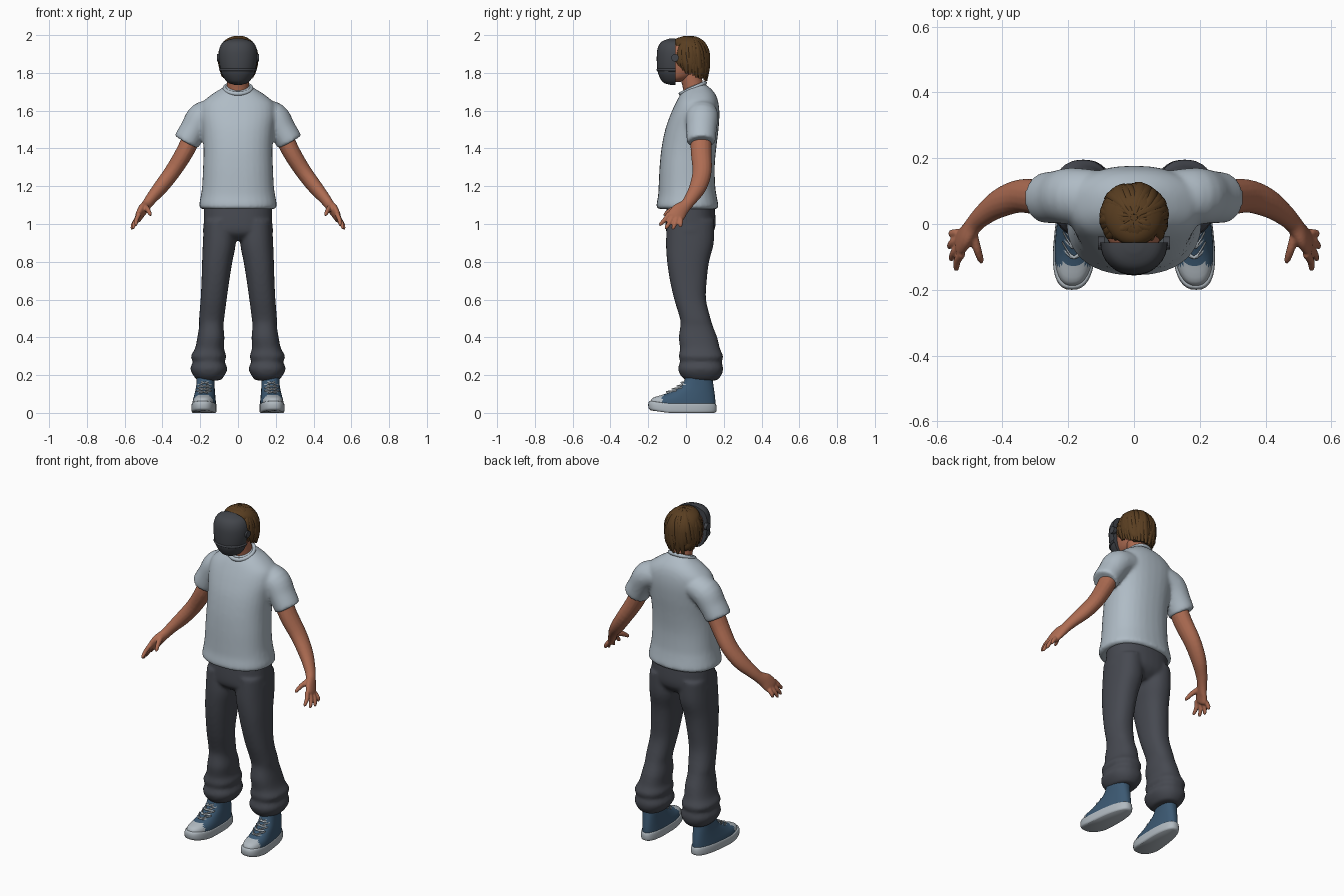
import bpy, bmesh, math, random
from mathutils import Vector

if "Cube" in bpy.data.objects:
    bpy.data.objects.remove(bpy.data.objects["Cube"])
random.seed(4)


def material(name, *rgb):
    m = bpy.data.materials.new(name)
    m.use_nodes = True
    m.diffuse_color = (*rgb, 1)
    m.node_tree.nodes["Principled BSDF"].inputs["Base Color"].default_value = (*rgb, 1)
    return m


SHIRT = material("pale_grey_cotton", .43, .50, .56)
TROUSER = material("charcoal_cloth", .062, .067, .082)
SKIN = material("tan_skin", .42, .15, .085)
HAIR = material("brown_hair", .10, .048, .015)
MASK = material("dark_mask", .055, .06, .07)
CANVAS = material("blue_canvas", .045, .10, .17)
RUBBER = material("pale_rubber", .44, .49, .53)


def resample(rows, k=4):
    """Catmull-Rom interpolation of number rows."""
    out = []
    last = len(rows) - 1
    for i in range(last):
        a, b, c, d = (rows[min(max(i + j, 0), last)] for j in (-1, 0, 1, 2))
        for s in range(k):
            t = s / k
            out.append([q + .5 * t * (r - p + t * (2*p - 5*q + 4*r - w + t * (3*(q - r) + w - p)))
                        for p, q, r, w in zip(a, b, c, d)])
    return out + [list(rows[-1])]


def loft(bm, rings, n=24, power=2.0):
    """Skin rings given as centre, side vector and front vector."""
    loops = []
    for c, u, v in rings:
        loop = []
        for i in range(n):
            a = math.tau * i / n
            x, y = math.cos(a), math.sin(a)
            x = math.copysign(abs(x) ** (2 / power), x)
            y = math.copysign(abs(y) ** (2 / power), y)
            loop.append(bm.verts.new(c + u * x + v * y))
        loops.append(loop)
    for a, b in zip(loops, loops[1:]):
        for i in range(n):
            j = (i + 1) % n
            bm.faces.new((a[i], a[j], b[j], b[i]))
    bm.faces.new(loops[0][::-1])
    bm.faces.new(loops[-1])


def stack(bm, rows, side=1, n=32, power=2.3):
    """Level rings from rows of x0, x1, y0, y1, z."""
    loft(bm, [(Vector((side * (a + b) / 2, (c + d) / 2, z)), Vector(((b - a) / 2, 0, 0)),
               Vector((0, (d - c) / 2, 0))) for a, b, c, d, z in resample(rows)], n, power)


def sym_stack(bm, rows, **kw):
    """Centred level rings from rows of half width, y0, y1, z."""
    stack(bm, [(-w, w, a, b, z) for w, a, b, z in rows], **kw)


def tube(bm, pts, side=1, n=16):
    """Tube through x, y, z, wide radius, thin radius."""
    rows = resample(pts)
    ps = [Vector((side * r[0], r[1], r[2])) for r in rows]
    rings = []
    for i, r in enumerate(rows):
        d = (ps[min(i + 1, len(ps) - 1)] - ps[max(i - 1, 0)]).normalized()
        u = d.cross(Vector((1, 0, 0))).normalized()
        rings.append((ps[i], u * r[3], u.cross(d) * r[4]))
    loft(bm, rings, n)


def finish(name, bm, *mats, remesh=0, rule=None):
    bmesh.ops.recalc_face_normals(bm, faces=bm.faces)
    for f in bm.faces:
        f.smooth = True
        if rule:
            f.material_index = rule(f.calc_center_median())
    me = bpy.data.meshes.new(name)
    bm.to_mesh(me)
    bm.free()
    me.set_sharp_from_angle(angle=math.radians(50))
    ob = bpy.data.objects.new(name, me)
    bpy.context.collection.objects.link(ob)
    for m in mats:
        me.materials.append(m)
    if remesh:
        r = ob.modifiers.new("merge", "REMESH")
        r.mode, r.voxel_size, r.use_smooth_shade = "VOXEL", remesh, True
        s = ob.modifiers.new("soften", "SMOOTH")
        s.factor, s.iterations = .5, 4
    return ob


# Shirt body and both sleeves, merged
bm = bmesh.new()
sym_stack(bm, [(.192, -.148, .163, 1.08), (.206, -.157, .172, 1.095), (.197, -.148, .162, 1.15),
               (.19, -.145, .155, 1.2), (.185, -.14, .152, 1.3), (.183, -.13, .16, 1.4),
               (.19, -.11, .172, 1.5), (.2, -.082, .177, 1.58), (.19, -.055, .172, 1.64),
               (.14, -.03, .157, 1.685), (.085, 0, .128, 1.72), (.06, .03, .1, 1.74)])
for s in (1, -1):
    tube(bm, [(.12, .085, 1.59, .08, .07), (.19, .085, 1.565, .086, .08), (.235, .082, 1.5, .08, .072),
              (.268, .08, 1.445, .077, .071), (.275, .08, 1.433, .073, .066)], s, 24)
finish("shirt", bm, SHIRT, remesh=.01)

# Ribbed collar
bpy.ops.mesh.primitive_torus_add(major_radius=.07, minor_radius=.011, major_segments=36,
                                 minor_segments=10, location=(0, .036, 1.718), rotation=(.42, 0, 0))
collar = bpy.context.object
collar.name = "collar"
collar.data.materials.append(SHIRT)
bpy.ops.object.shade_smooth()

# Trousers
bm = bmesh.new()
sym_stack(bm, [(.18, -.1, .15, 1.11), (.182, -.108, .157, 1.0), (.18, -.1, .14, .95), (.1, -.06, .1, .915)])
for s in (1, -1):
    stack(bm, [(.02, .18, -.1, .15, 1.02), (.012, .186, -.106, .147, .9), (.03, .19, -.1, .122, .8),
               (.046, .193, -.085, .11, .7), (.06, .198, -.062, .106, .6), (.073, .206, -.032, .13, .5),
               (.077, .206, -.03, .142, .46), (.072, .215, -.038, .165, .4), (.074, .228, -.032, .18, .34),
               (.062, .25, -.038, .197, .3), (.07, .24, -.032, .19, .27), (.056, .252, -.042, .197, .235),
               (.07, .238, -.03, .188, .2), (.092, .215, -.002, .165, .172)], s)
finish("trousers", bm, TROUSER, remesh=.01)

# Arms with hands
for side, s in (("left", 1), ("right", -1)):
    bm = bmesh.new()
    tube(bm, [(.23, .08, 1.49, .055, .05), (.28, .08, 1.385, .055, .047), (.345, .085, 1.28, .051, .043),
              (.405, .065, 1.2, .046, .039), (.455, .03, 1.14, .036, .031), (.485, 0, 1.1, .032, .026),
              (.51, -.035, 1.068, .044, .023), (.528, -.058, 1.035, .044, .018), (.533, -.065, 1.025, .03, .01)], s)
    tips = [(.54, -.135, .99), (.555, -.105, .972), (.561, -.068, .97), (.556, -.03, .982)]
    for i, (x, y, z) in enumerate(tips):
        bx, by, bz = .523 + .004 * i, -.09 + .021 * i, 1.055 - .01 * i
        tube(bm, [(bx, by, bz, .013, .013), ((bx + x) / 2 + .006, (by + y) / 2, (bz + z) / 2, .0125, .012),
                  (x, y, z + .008, .01, .009), (x, y, z, .004, .004)], s, 10)
    tube(bm, [(.492, -.025, 1.09, .018, .016), (.477, -.075, 1.075, .015, .013),
              (.466, -.108, 1.053, .011, .01), (.462, -.118, 1.043, .004, .004)], s, 10)
    finish(side + "_arm", bm, SKIN, remesh=.005)

# Neck and head
bm = bmesh.new()
tube(bm, [(0, .055, 1.64, .06, .064), (0, .04, 1.72, .055, .058), (0, .015, 1.82, .056, .058)], n=24)
sym_stack(bm, [(.03, -.1, -.03, 1.752), (.06, -.11, .03, 1.775), (.078, -.115, .07, 1.82),
               (.086, -.11, .09, 1.88), (.08, -.095, .09, 1.93), (.04, -.05, .05, 1.97)], power=2)
finish("head", bm, SKIN)

# Face mask: front half of a shell with a raised seam
bm = bmesh.new()
shell = [(.02, .03, 1.737), (.055, .066, 1.75), (.082, .088, 1.785), (.094, .097, 1.82), (.102, .1, 1.88),
         (.098, .095, 1.93), (.076, .074, 1.965), (.025, .03, 1.982)]
seam = [(.09, .092, 1.808), (.098, .1, 1.812), (.099, .101, 1.82), (.092, .094, 1.825)]
for part in (shell, seam):
    sym_stack(bm, [(w, -.055 - d, -.055 + d, z) for w, d, z in part], power=2.1)
bmesh.ops.bisect_plane(bm, geom=bm.verts[:] + bm.edges[:] + bm.faces[:], plane_co=(0, -.056, 0),
                       plane_no=(0, 1, 0), clear_outer=True)
bmesh.ops.holes_fill(bm, edges=bm.edges[:])
finish("face_mask", bm, MASK)

# Mask hinges
for side, s in (("left", 1), ("right", -1)):
    bpy.ops.mesh.primitive_cylinder_add(vertices=20, radius=.02, depth=.02, location=(s * .1, -.058, 1.88),
                                        rotation=(0, math.pi / 2, 0))
    hinge = bpy.context.object
    hinge.name = side + "_mask_hinge"
    hinge.data.materials.append(MASK)

# Hair: a cap under layered locks
bm = bmesh.new()
sym_stack(bm, [(.06, .045, .1, 1.775), (.085, .03, .112, 1.8), (.096, -.015, .115, 1.86), (.096, -.045, .113, 1.92),
               (.082, -.065, .095, 1.96), (.05, -.045, .07, 1.985), (.015, 0, .035, 1.992)], power=2)
locks = 44
for i in range(locks):
    a = math.tau * (i + random.uniform(-.25, .25)) / locks
    out, across = Vector((math.sin(a), -math.cos(a), 0)), Vector((math.cos(a), math.sin(a), 0))
    front = -out.y
    fringe = front > .6
    size = random.uniform(.095, .102)
    end = 1.765 + .03 * (front + 1) + random.uniform(-.01, .015)
    rings = []
    for k in range(13):
        t = k / 12
        ang = (.1 + t * .95) if fringe else min(.1 + t * 2.4, math.pi / 2)
        drop = 0 if fringe else max(0, (t - .6) / .4)
        p = Vector((0, .02, 1.885)) + out * size * math.sin(ang) * (1 - .12 * drop * drop)
        p.z += .109 * math.cos(ang) - drop * (1.885 - end)
        p += across * .007 * math.sin(5 * t + i)
        normal = out * math.sin(ang) + Vector((0, 0, math.cos(ang)))
        w = (.004 + .013 * math.sin(min(t * 2, 1) * math.pi / 2)) * (1 if t < .75 else 1.15 - 3 * (t - .75))
        rings.append((p, across * w, normal * w * .5))
    loft(bm, rings, 8)
finish("hair", bm, HAIR)


def foot_shape(bm, s):
    """Widen and splay towards the toe, and lift the tip."""
    for v in bm.verts:
        t = (.16 - v.co.y) / .36
        v.co.x = s * (.165 + .024 * t) + v.co.x * (.78 + .24 * t)
        v.co.z += .015 * max(0, t - .7) / .3


# Shoes: rubber sole, canvas upper with rubber toe cap, crossed laces
for side, s in (("left", 1), ("right", -1)):
    bm = bmesh.new()
    sym_stack(bm, [(.064, -.185, .15, 0), (.07, -.197, .16, .008), (.071, -.2, .162, .03),
                   (.069, -.195, .158, .046), (.064, -.185, .15, .05)], n=40, power=2.6)
    foot_shape(bm, s)
    finish(side + "_sole", bm, RUBBER)

    bm = bmesh.new()
    sym_stack(bm, [(.067, -.19, .155, .04), (.065, -.175, .155, .068), (.061, -.11, .152, .098),
                   (.057, -.04, .147, .135), (.056, -.012, .143, .165), (.056, 0, .142, .2)], n=48, power=2.4)
    foot_shape(bm, s)
    finish(side + "_shoe_upper", bm, CANVAS, RUBBER, rule=lambda c: int(c.y < -.122))

    bm = bmesh.new()
    for y, z in ((-.1, .104), (-.07, .12), (-.043, .136), (-.022, .154)):
        for k in (1, -1):
            path = [(k * -.042, y + .03, z - .004), (0, y - .002, z + .006), (k * .042, y + .045, z + .014)]
            loft(bm, [(Vector(p), Vector((0, .005, .002)), Vector((0, -.002, .004)))
                      for p in resample(path)], 8)
    foot_shape(bm, s)
    finish(side + "_laces", bm, RUBBER)
